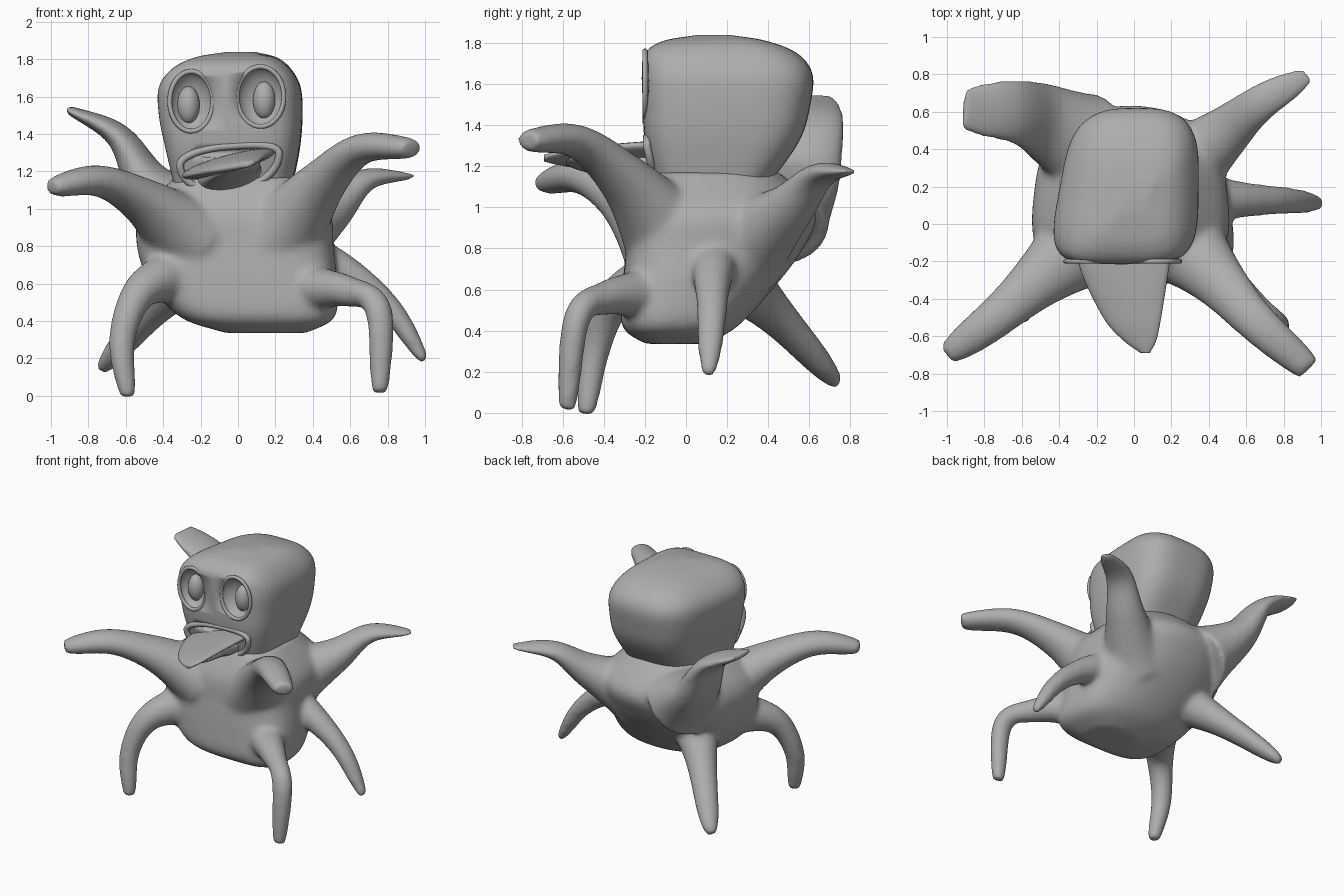
import bpy, bmesh, math
from mathutils import Vector

if "Cube" in bpy.data.objects:
    bpy.data.objects.remove(bpy.data.objects["Cube"])

grey = bpy.data.materials.new("clay_grey")
grey.diffuse_color = (0.42, 0.42, 0.42, 1)
grey.use_nodes = True
grey.node_tree.nodes["Principled BSDF"].inputs["Base Color"].default_value = grey.diffuse_color


def power(c, e):
    return math.copysign(abs(c) ** (2 / e), c)


def spline(pts, steps):
    """Catmull-Rom through tuples of any size."""
    p = [Vector(q) for q in pts]
    p = [p[0] * 2 - p[1]] + p + [p[-1] * 2 - p[-2]]
    out = []
    for i in range(1, len(p) - 2):
        a, b, c, d = p[i - 1:i + 3]
        for s in range(steps):
            t = s / steps
            out.append(0.5 * (2 * b + (c - a) * t + (2 * a - 5 * b + 4 * c - d) * t * t
                              + (3 * b - a - 3 * c + d) * t ** 3))
    return out + [p[-2]]


def skin(name, rings, closed=False):
    """Bridge rings of points into a mesh object."""
    bm = bmesh.new()
    rows = [[bm.verts.new(q) for q in r] for r in rings]
    n = len(rows[0])
    for a, b in zip(rows, rows[1:] + (rows[:1] if closed else [])):
        for i in range(n):
            bm.faces.new((a[i], a[(i + 1) % n], b[(i + 1) % n], b[i]))
    if not closed:
        bm.faces.new(rows[0][::-1])
        bm.faces.new(rows[-1])
    bmesh.ops.recalc_face_normals(bm, faces=bm.faces)
    me = bpy.data.meshes.new(name)
    bm.to_mesh(me)
    bm.free()
    me.materials.append(grey)
    ob = bpy.data.objects.new(name, me)
    bpy.context.collection.objects.link(ob)
    me.shade_smooth()
    return ob


def block(name, sections, exp, taper=0, shear=0, n=72, steps=6):
    """Loft rounded boxes, rounder at the back; a section is (z, x0, x1, y0, y1)."""
    rings = []
    for z, x0, x1, y0, y1 in spline(sections, steps):
        ring = []
        for i in range(n):
            a = math.tau * i / n
            e = exp - 0.6 * math.sin(a)
            u, v = power(math.cos(a), e), power(math.sin(a), e)
            ring.append(((x0 + x1) / 2 + u * (x1 - x0) / 2 * (1 - taper * v) + shear * v,
                         (y0 + y1) / 2 + v * (y1 - y0) / 2, z))
        rings.append(ring)
    return skin(name, rings)


def limb(name, a, b, c, d, wide, deep, thin=0.2, flare=0.13, side=None, point=0.5, n=24):
    """Elliptical tube through four points: flared root, thinning depth, rounded tip."""
    path = spline((a, b, c, d), 10)
    if side is None:
        run = path[-1] - path[0]
        side = (run.y, -run.x, 0)
    side = Vector(side).normalized()
    rings, last = [], len(path) - 1
    for i, p in enumerate(path):
        t = i / last
        root, tip = flare * (1 - t) ** 3.5, 1 - point * t ** 9
        ru = wide * (1 - 0.25 * t) * tip + root
        rv = deep * (1 - thin * t) * tip + root
        up = (path[min(i + 1, last)] - path[max(i - 1, 0)]).cross(side).normalized()
        rings.append([p + side * ru * math.cos(math.tau * k / n)
                      + up * rv * math.sin(math.tau * k / n) for k in range(n)])
    return skin(name, rings)


def ellipsoid(name, loc, radii):
    bpy.ops.mesh.primitive_uv_sphere_add(segments=32, ring_count=20, location=loc)
    ob = bpy.context.object
    ob.name = name
    ob.scale = radii
    ob.data.materials.append(grey)
    ob.data.shade_smooth()
    return ob


def loop_tube(name, pts, r, n=10):
    """Closed round tube around points lying roughly in an xz plane."""
    p = [Vector(q) for q in pts]
    rings = []
    for i, c in enumerate(p):
        y = Vector((0, 1, 0))
        out = (p[(i + 1) % len(p)] - p[i - 1]).cross(y).normalized()
        rings.append([c + r * (out * math.cos(math.tau * k / n) + y * math.sin(math.tau * k / n))
                      for k in range(n)])
    return skin(name, rings, closed=True)


# Torso: rounded block with a back that slopes outward
body = block("body", [
    (0.335, -0.06, 0.36, -0.20, 0.10), (0.42, -0.30, 0.51, -0.31, 0.25),
    (0.60, -0.46, 0.52, -0.31, 0.42), (0.80, -0.53, 0.50, -0.29, 0.57),
    (0.98, -0.51, 0.48, -0.27, 0.63), (1.17, -0.33, 0.31, -0.17, 0.46)], 2.9, taper=0.1)

# Arms: two reaching forward, two fin-like ones reaching back
limb("front_left_arm", (-0.27, -0.10, 0.86), (-0.52, -0.31, 1.05),
     (-0.75, -0.51, 1.15), (-1.0, -0.70, 1.115), 0.13, 0.095, point=0.4)
limb("front_right_arm", (0.24, -0.08, 0.87), (0.45, -0.30, 1.14),
     (0.66, -0.53, 1.32), (0.935, -0.775, 1.325), 0.13, 0.10, 0.3, point=0.25)
limb("back_right_arm", (0.22, 0.26, 0.80), (0.49, 0.49, 0.99),
     (0.68, 0.65, 1.155), (0.935, 0.80, 1.175), 0.12, 0.125, 0.8)
limb("back_left_arm", (-0.22, 0.36, 0.90), (-0.47, 0.53, 1.12),
     (-0.64, 0.60, 1.39), (-0.915, 0.615, 1.535), 0.205, 0.14, 0.8, side=(0.1, 1, 0), point=0.25)

# Legs
limb("front_left_leg", (-0.30, -0.12, 0.66), (-0.52, -0.34, 0.555),
     (-0.62, -0.44, 0.30), (-0.59, -0.487, -0.01), 0.085, 0.08, side=(1, -0.5, 0),
     flare=0.09, point=0.35)
limb("front_right_leg", (0.32, -0.16, 0.58), (0.58, -0.39, 0.56),
     (0.75, -0.53, 0.46), (0.76, -0.58, 0.015), 0.09, 0.065, side=(1, 0.3, 0),
     thin=0, flare=0.08, point=0.35)
limb("side_leg", (0.30, 0.14, 0.76), (0.57, 0.13, 0.66),
     (0.81, 0.125, 0.47), (1.0, 0.11, 0.185), 0.088, 0.09, 0.4, flare=0.07)
limb("back_left_leg", (-0.25, 0.24, 0.66), (-0.42, 0.41, 0.50),
     (-0.58, 0.58, 0.32), (-0.73, 0.735, 0.14), 0.105, 0.10, 0.4, flare=0.07)

# Fuse torso and limbs into one soft skin
for ob in bpy.data.objects:
    ob.select_set(True)
bpy.context.view_layer.objects.active = body
bpy.ops.object.join()
fuse = body.modifiers.new("fuse", 'REMESH')
fuse.mode = 'VOXEL'
fuse.voxel_size = 0.015
fuse.use_smooth_shade = True
soft = body.modifiers.new("soften", 'SMOOTH')
soft.factor = 0.5
soft.iterations = 24

# Head: rounded box, wider at the top and front
head = block("head", [
    (1.08, -0.30, 0.28, -0.14, 0.38), (1.32, -0.355, 0.33, -0.20, 0.55),
    (1.50, -0.39, 0.345, -0.21, 0.605), (1.65, -0.39, 0.335, -0.215, 0.615),
    (1.75, -0.32, 0.28, -0.20, 0.54), (1.81, -0.20, 0.20, -0.11, 0.39),
    (1.838, -0.04, 0.08, 0.05, 0.22)], 3.8, taper=0.10, shear=0.04)

# Eyes: hollow sockets, raised rims and bulging eyeballs
cutters = []
for side, x, z, rx in (("left", -0.25, 1.575, 0.115), ("right", 0.12, 1.60, 0.125)):
    rz = 0.16
    cutters.append(ellipsoid(side + "_socket_cutter", (x, -0.215, z), (rx, 0.10, rz)))
    ellipsoid(side + "_eyeball", (x - 0.015 if x < 0 else x + 0.02, -0.13, z - 0.02),
              (0.06, 0.06, 0.10))
    loop_tube(side + "_eye_rim",
              [(x + rx * math.cos(a), -0.20, z + rz * math.sin(a))
               for a in (math.tau * i / 40 for i in range(40))], 0.013)

# Mouth opening
cutters.append(ellipsoid("mouth_cutter", (-0.05, -0.22, 1.30), (0.25, 0.06, 0.035)))
for c in cutters:
    c.hide_render = True
    c.hide_viewport = True
    cut = head.modifiers.new("cut", 'BOOLEAN')
    cut.operation = 'DIFFERENCE'
    cut.solver = 'EXACT'
    cut.object = c

# Lips: flat on top, drooping below
lip = []
for i in range(48):
    a = math.tau * i / 48
    s = math.sin(a)
    lip.append((-0.045 + 0.265 * power(math.cos(a), 2.5), -0.19 + (-0.04 * s if s < 0 else 0),
                1.265 + s * (0.07 if s > 0 else 0.16) + 0.03 * math.cos(a)))
loop_tube("lips", lip, 0.02)

# Beak: broad bill tilted to one side, with a jaw beneath it
bill = []
for x, y, w in spline([(-0.05, -0.08, 0.26), (-0.05, -0.25, 0.235), (-0.01, -0.50, 0.155),
                       (0.03, -0.62, 0.09), (0.06, -0.69, 0.025)], 8):
    bill.append([(x + w * math.cos(a), y, 1.24 + 0.26 * w * math.cos(a)
                  + (0.012 + 0.15 * w) * math.sin(a))
                 for a in (math.tau * k / 28 for k in range(28))])
skin("upper_bill", bill)
limb("lower_jaw", (-0.045, -0.08, 1.18), (-0.04, -0.22, 1.185), (-0.01, -0.40, 1.205),
     (0.02, -0.58, 1.225), 0.16, 0.075, 0.6, flare=0.05, side=(1, 0, 0.25))
